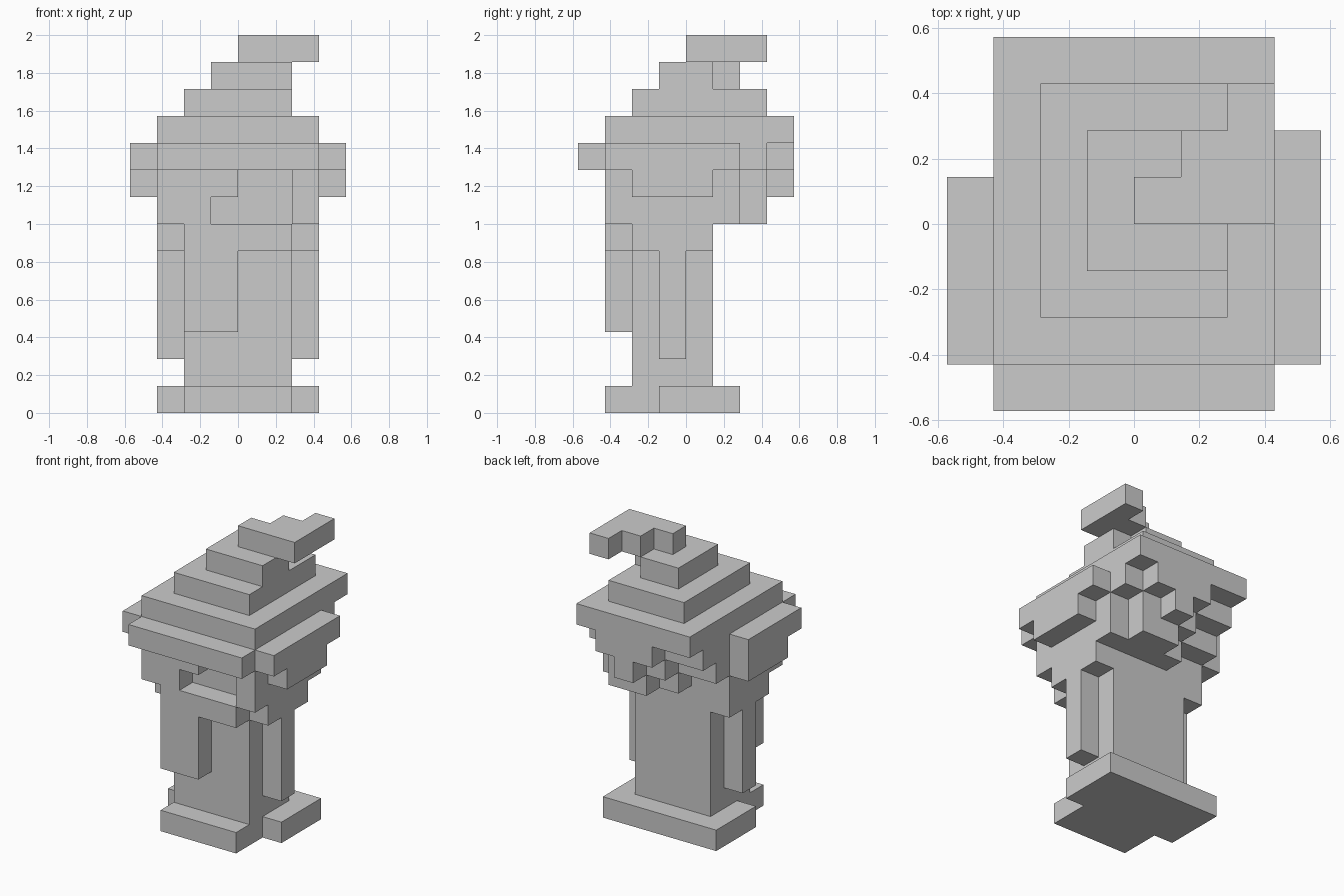
import bpy, bmesh

if "Cube" in bpy.data.objects:
    bpy.data.objects.remove(bpy.data.objects["Cube"])

U = 2 / 14  # one block; the model is 14 blocks tall
parts = {}


def add(name, x0, x1, y0, y1, z0, height=1):
    """Fill a box of blocks in the named part."""
    parts.setdefault(name, set()).update(
        (x, y, z) for x in range(x0, x1) for y in range(y0, y1)
        for z in range(z0, z0 + height))


def add_wide(name, half, y0, y1, z0, height=1):
    """Box that is symmetric about x = 0."""
    add(name, -half, half, y0, y1, z0, height)


# Feet, body, shoulders and beard
add_wide("base", 2, -3, 2, 0)
add_wide("base", 3, -1, 2, 0)
add_wide("body", 2, -2, 1, 1, 5)
add_wide("shoulders", 3, -2, 1, 6)
add_wide("beard", 2, -3, -2, 6)
add("beard", -2, 0, -3, -2, 3, 3)

# Head with hair framing the recessed face
add_wide("head", 3, -2, 1, 7, 2)
add_wide("head", 3, -3, 2, 9)
add("front_hair", 2, 3, -3, -2, 7, 2)
for i in range(2):
    add("front_hair", -3, i - 1, -3, -2, 7 + i)

# Back hair: every row narrows as it steps outward
for z in (7, 8, 9):
    for step, left in enumerate((-3, -1, 0)):
        y = z - 7 + step
        if y < 4:
            add("back_hair", left, min(3, 3 - step + (z == 7)), y, y + 1, z)

# Arms and ears on both sides
for side, x, ear_back in (("left", -3, 1), ("right", 2, 2)):
    add(side + "_arm", x, x + 1, -1, 0, 2, 4)
    ear_x = 3 if x > 0 else -4
    add(side + "_ear", ear_x, ear_x + 1, -3, ear_back, 9)
    add(side + "_ear", ear_x, ear_x + 1, -2, 1, 8)

# Stepped hat with a bent tip
add_wide("front_brim", 3, -4, -3, 9)
for i in range(3):
    add("hat", i - 3, min(2, 3 - i) if i < 2 and i else 3 - i + i // 2, i - 3, 4 - i, 10 + i)
    add("hat_tip", i, 3, i, i + 1, 13)
parts["hat"].discard((1, 1, 12))

SOLID = set().union(*parts.values())


def build(name, part):
    """Skin the outer block faces, then merge coplanar ones."""
    bm = bmesh.new()
    verts = {}

    def vert(p):
        if p not in verts:
            verts[p] = bm.verts.new([c * U for c in p])
        return verts[p]

    for cell in sorted(part):
        for axis in range(3):
            u, v = (axis + 1) % 3, (axis + 2) % 3
            for side in (0, 1):
                near = list(cell)
                near[axis] += 2 * side - 1
                if tuple(near) in SOLID:
                    continue
                loop = []
                for du, dv in ((0, 0), (1, 0), (1, 1), (0, 1)):
                    p = list(cell)
                    p[axis] += side
                    p[u] += du
                    p[v] += dv
                    loop.append(vert(tuple(p)))
                bm.faces.new(loop if side else loop[::-1])
    bmesh.ops.dissolve_limit(bm, angle_limit=0.01, verts=bm.verts[:], edges=bm.edges[:])
    mesh = bpy.data.meshes.new(name)
    bm.to_mesh(mesh)
    bm.free()
    bpy.context.collection.objects.link(bpy.data.objects.new(name, mesh))


for part_name, part_cells in parts.items():
    build(part_name, part_cells)
